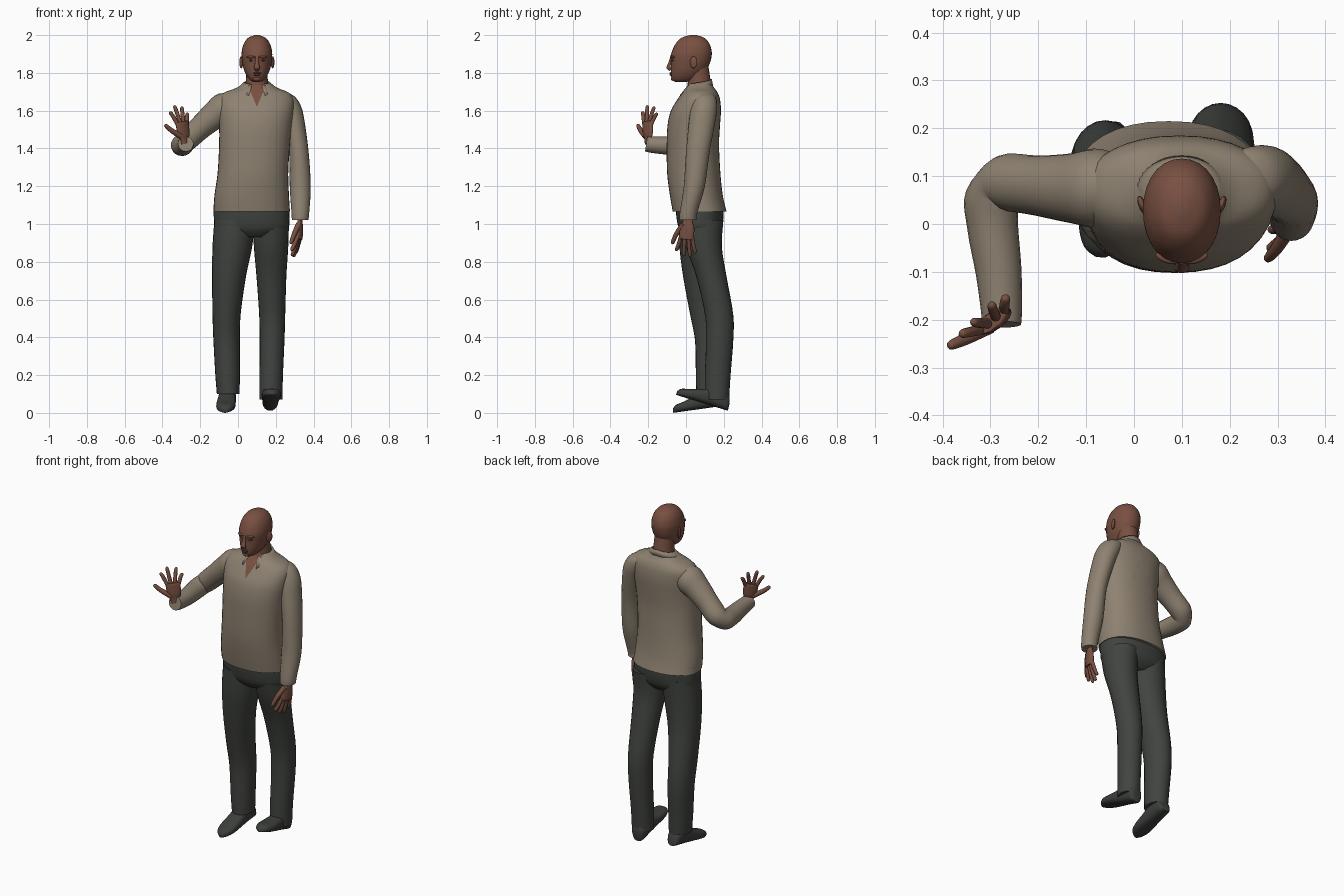
import bpy, bmesh
from math import sin, cos, pi, radians
from mathutils import Vector, Matrix

if "Cube" in bpy.data.objects:
    bpy.data.objects.remove(bpy.data.objects["Cube"])


def material(name, r, g, b):
    m = bpy.data.materials.new(name)
    m.use_nodes = True
    m.diffuse_color = (r, g, b, 1)
    bsdf = m.node_tree.nodes["Principled BSDF"]
    bsdf.inputs["Base Color"].default_value = (r, g, b, 1)
    bsdf.inputs["Roughness"].default_value = 0.8
    return m


skin = material("brown skin", 0.19, 0.08, 0.053)
lip = material("dark brown skin", 0.14, 0.057, 0.042)
shirt = material("beige cloth", 0.27, 0.222, 0.165)
cloth = material("charcoal cloth", 0.052, 0.057, 0.05)
leather = material("dark leather", 0.045, 0.049, 0.045)


def finish(bm, name, *mats):
    bmesh.ops.recalc_face_normals(bm, faces=bm.faces)
    mesh = bpy.data.meshes.new(name)
    bm.to_mesh(mesh)
    bm.free()
    for m in mats:
        mesh.materials.append(m)
    mesh.shade_smooth()
    mesh.set_sharp_from_angle(angle=radians(50))
    obj = bpy.data.objects.new(name, mesh)
    bpy.context.collection.objects.link(obj)
    return obj


def spline(keys, steps):
    """Smooth curve of (centre, u, v) frames through the key frames."""
    out = []
    for i in range(len(keys) - 1):
        four = [keys[max(i - 1, 0)], keys[i], keys[i + 1], keys[min(i + 2, len(keys) - 1)]]
        for s in range(steps):
            t = s / steps
            frame = []
            for a, b, c, d in zip(*four):
                frame.append(b + (c - a) * (t / 2) + (a * 2 - b * 5 + c * 4 - d) * (t * t / 2)
                             + (b * 3 - a - c * 3 + d) * (t ** 3 / 2))
            out.append(frame)
    return out + [keys[-1]]


def loft_mesh(keys, sides=24, steps=4, power=2.0):
    """Skin a closed tube over superellipse frames."""
    bm = bmesh.new()
    rings = []
    for c, u, v in spline(keys, steps):
        ring = []
        for k in range(sides):
            a, e = 2 * pi * k / sides, 2 / power
            p, q = cos(a), sin(a)
            p = abs(p) ** e * (1 if p > 0 else -1)
            q = abs(q) ** e * (1 if q > 0 else -1)
            ring.append(bm.verts.new(c + u * p + v * q))
        rings.append(ring)
    for low, high in zip(rings, rings[1:]):
        for k in range(sides):
            j = (k + 1) % sides
            bm.faces.new((low[k], low[j], high[j], high[k]))
    bm.faces.new(rings[0])
    bm.faces.new(rings[-1])
    return bm


def levels(*rows):
    """Horizontal frames from rows of left, right, front, back, height."""
    return [(Vector(((a + b) / 2, (c + d) / 2, z)), Vector(((b - a) / 2, 0, 0)),
             Vector((0, (d - c) / 2, 0))) for a, b, c, d, z in rows]


def tube(name, mat, points, radii, side=(0, 1, 0), flat=1.0, sides=16):
    """Tube along a path; flat squeezes it across the side direction."""
    pts = [Vector(p) for p in points]
    keys = []
    for i, p in enumerate(pts):
        t = (pts[min(i + 1, len(pts) - 1)] - pts[max(i - 1, 0)]).normalized()
        u = Vector(side)
        u = (u - t * u.dot(t)).normalized()
        keys.append((p, u * radii[i], t.cross(u) * radii[i] * flat))
    return finish(loft_mesh(keys, sides), name, mat)


def ball(name, mat, place, size, tilt=0):
    bm = bmesh.new()
    bmesh.ops.create_uvsphere(bm, u_segments=16, v_segments=10, radius=1)
    bm.transform(Matrix.Translation(place) @ Matrix.Rotation(tilt, 4, "Z")
                 @ Matrix.Diagonal((*size, 1)))
    return finish(bm, name, mat)


# Shirt body, with the open neck cut in as a skin coloured V
MID, V_LOW, V_SLOPE = 0.1, 1.62, 0.42
bm = loft_mesh(levels(
    (-.13, .275, -.07, .215, 1.065), (-.125, .27, -.085, .195, 1.15),
    (-.108, .266, -.1, .182, 1.27), (-.1, .275, -.102, .175, 1.42),
    (-.1, .285, -.098, .18, 1.52), (-.105, .295, -.08, .185, 1.6),
    (-.105, .295, -.045, .18, 1.66), (-.075, .27, -.02, .168, 1.695),
    (-.01, .21, .0, .15, 1.72), (.03, .175, .015, .135, 1.745)), 36, 4, 2.25)
for s in (-1, 1):
    bmesh.ops.bisect_plane(bm, geom=bm.verts[:] + bm.edges[:] + bm.faces[:],
                           plane_co=(MID, 0, V_LOW), plane_no=(s, 0, -V_SLOPE))
for f in bm.faces:
    c = f.calc_center_median()
    if c.y < 0.04 and abs(c.x - MID) < (c.z - V_LOW) * V_SLOPE:
        f.material_index = 1
finish(bm, "shirt_body", shirt, skin)

# Folded collar, open at the front
bm = bmesh.new()
rows = []
for i in range(33):
    t = i / 16 - 1
    a, drop = t * radians(158), abs(t) ** 5
    inner = (MID + sin(a) * .068, .072 + cos(a) * .064, 1.768 - .03 * abs(t))
    outer = (MID + sin(a) * (.1 + .02 * drop), .068 + cos(a) * (.075 + .035 * drop),
             1.735 - .02 * abs(t) - .035 * drop)
    rows.append([bm.verts.new(inner), bm.verts.new(outer)])
for p, q in zip(rows, rows[1:]):
    bm.faces.new((p[0], q[0], q[1], p[1]))
collar = finish(bm, "collar", shirt)
collar.modifiers.new("thickness", "SOLIDIFY").thickness = 0.007

# Sleeves: the left hangs, the right is bent forward at the elbow
finish(loft_mesh(levels(
    (.285, .372, -.035, .055, 1.02), (.283, .377, -.033, .06, 1.06),
    (.274, .385, -.012, .1, 1.2), (.27, .374, .0, .125, 1.38),
    (.235, .353, .015, .155, 1.54), (.2, .335, .025, .165, 1.62),
    (.18, .3, .04, .155, 1.675), (.2, .25, .07, .12, 1.697))), "left_sleeve", shirt)
tube("right_sleeve", shirt,
     [(.02, .075, 1.64), (-.07, .075, 1.615), (-.13, .075, 1.57), (-.2, .08, 1.51),
      (-.27, .085, 1.445), (-.297, .055, 1.42), (-.295, -.01, 1.413),
      (-.283, -.1, 1.415), (-.277, -.18, 1.42), (-.277, -.21, 1.425)],
     [.05, .082, .073, .063, .059, .056, .053, .048, .043, .041], (0, 0, 1), sides=20)

# Trousers: hips and two legs
finish(loft_mesh(levels(
    (-.02, .18, .0, .15, .93), (-.115, .262, -.035, .185, .97),
    (-.128, .272, -.05, .198, 1.03), (-.127, .27, -.055, .198, 1.1)), 32, 4, 2.3),
    "trouser_hips", cloth)
finish(loft_mesh(levels(
    (-.112, .008, .055, .2, .1), (-.12, .01, .052, .205, .2), (-.13, .01, .048, .217, .38),
    (-.135, .014, .022, .208, .52), (-.137, .042, -.015, .18, .72),
    (-.135, .075, -.035, .178, .88), (-.125, .09, -.04, .185, 1.02))), "right_leg", cloth)
finish(loft_mesh(levels(
    (.113, .235, .1, .228, .07), (.114, .238, .1, .236, .2), (.115, .246, .106, .25, .38),
    (.112, .25, .1, .25, .52), (.098, .256, .055, .215, .72),
    (.084, .266, .0, .19, .88), (.078, .27, -.03, .198, 1.02))), "left_leg", cloth)


# Shoes: lofted heel to toe on a flat sole, then pitched
def shoe(name, heel, pitch, yaw):
    rows = [(0, .022, .03), (.02, .04, .085), (.09, .045, .1), (.15, .049, .075),
            (.22, .05, .052), (.265, .036, .04), (.285, .012, .022)]
    keys = [(Vector((0, -y, h / 2)), Vector((w, 0, 0)), Vector((0, 0, h / 2)))
            for y, w, h in rows]
    bm = loft_mesh(keys, 24, 4, 2.7)
    bm.transform(Matrix.Translation(heel) @ Matrix.Rotation(yaw, 4, "Z")
                 @ Matrix.Rotation(pitch, 4, "X"))
    finish(bm, name, leather)


shoe("right_shoe", (-.05, .215, .04), radians(8), radians(-4))
shoe("left_shoe", (.17, .22, .012), radians(-17), radians(2))


# Hands: a flattened palm, four fingers and a thumb
def hand(side, wrist, palm_end, across, tips, thumb):
    wrist, end, across = Vector(wrist), Vector(palm_end), Vector(across).normalized()
    mid = wrist.lerp(end, .5)
    tube(side + "_palm", skin, [wrist, wrist.lerp(end, .25), mid, end, end + (end - wrist) * .06],
         [.026, .028, .038, .04, .028], across, .45)
    for i, tip in enumerate(tips):
        base, tip = end.lerp(mid, .15) + across * (.03 - .02 * i), Vector(tip)
        bend = base.lerp(tip, .55) + (end - wrist) * .05
        tube(f"{side}_finger_{i + 1}", skin, [base, bend, base.lerp(tip, .92), tip],
             [.011, .0105, .009, .003], across, sides=10)
    base, tip = wrist.lerp(end, .35) + across * .02, Vector(thumb)
    tube(side + "_thumb", skin, [base, base.lerp(tip, .5) + across * .008, base.lerp(tip, .93), tip],
         [.016, .013, .01, .003], (0, 0.3, 1), sides=10)


hand("right", (-.278, -.2, 1.425), (-.297, -.203, 1.535), (-.8, -.6, 0),
     [(-.362, -.23, 1.595), (-.337, -.205, 1.628), (-.298, -.168, 1.622), (-.268, -.152, 1.588)],
     (-.388, -.256, 1.525))
hand("left", (.33, .012, 1.04), (.322, .002, .925), (-.25, -1, 0),
     [(.282, -.052, .858), (.285, -.012, .83), (.294, .022, .825), (.306, .05, .845)],
     (.278, -.075, .895))

# Neck and bald head
finish(loft_mesh(levels((.03, .17, .0, .14, 1.68), (.042, .158, .01, .13, 1.76),
                        (.045, .155, .0, .118, 1.84))), "neck", skin)
profile = [(.018, -.055, .0, 1.752), (.036, -.073, .05, 1.762), (.054, -.079, .085, 1.785),
           (.068, -.08, .108, 1.815), (.077, -.08, .126, 1.85), (.081, -.082, .135, 1.885),
           (.08, -.074, .136, 1.915), (.07, -.056, .125, 1.953), (.047, -.025, .098, 1.985),
           (.012, .02, .055, 2.0)]
finish(loft_mesh(levels(*[(MID - w, MID + w, f, b, z) for w, f, b, z in profile]),
                 28, 4, 2.1), "head", skin)

# Face and ears
tube("nose", skin, [(MID, -.078, 1.882), (MID, -.087, 1.85), (MID, -.092, 1.828),
                    (MID, -.08, 1.815)], [.008, .011, .016, .011], (1, 0, 0), .7, 12)
ball("upper_lip", lip, (MID, -.08, 1.799), (.022, .007, .005))
ball("lower_lip", lip, (MID, -.079, 1.79), (.019, .008, .006))
ball("chin", skin, (MID, -.067, 1.769), (.022, .013, .012))
for label, s in (("right", -1), ("left", 1)):
    ball(label + "_ear", skin, (MID + s * .083, .04, 1.856), (.008, .02, .032), s * -.35)
    ball(label + "_brow", skin, (MID + s * .03, -.071, 1.884), (.026, .011, .007), s * .3)
    ball(label + "_eye", lip, (MID + s * .031, -.07, 1.866), (.013, .008, .005), s * .3)
